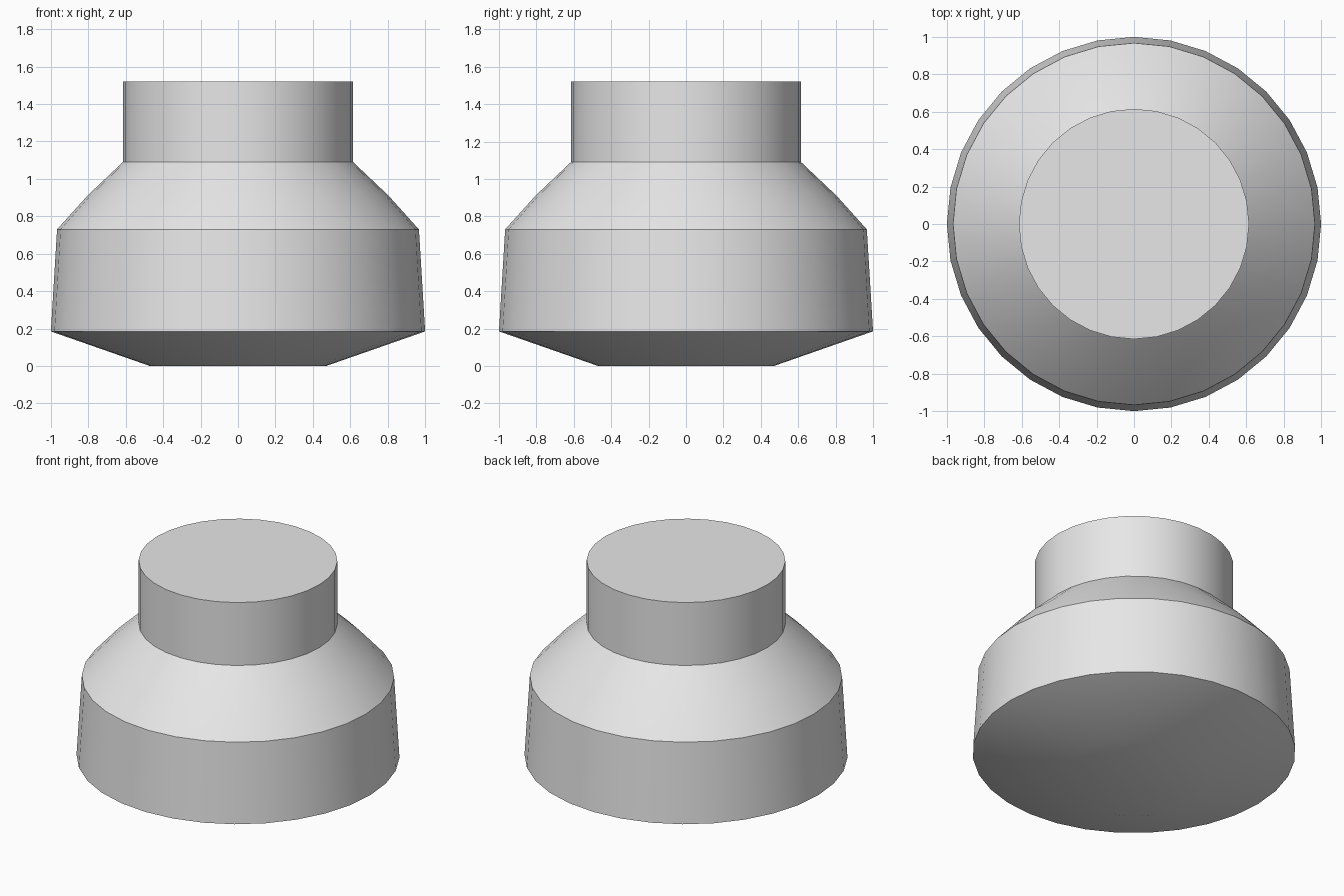
import bpy
import bmesh
from math import cos, sin, tau, radians

cube = bpy.data.objects.get("Cube")
if cube:
    bpy.data.objects.remove(cube, do_unlink=True)

SIDES = 32
# Radius and height, from the flat base up to the neck's rim
PROFILE = [(0.47, 0), (1, 0.185), (0.967, 0.73), (0.805, 0.91),
           (0.615, 1.09), (0.615, 1.52)]

grey = bpy.data.materials.new("light_grey")
grey.use_nodes = True
colour = (0.8, 0.8, 0.8, 1)
grey.diffuse_color = colour
grey.node_tree.nodes["Principled BSDF"].inputs["Base Color"].default_value = colour


def turned_solid(name, profile, material):
    """Closed solid of revolution around z, capped at both ends."""
    bm = bmesh.new()
    rings = [[bm.verts.new((r * cos(tau * i / SIDES), r * sin(tau * i / SIDES), z))
              for i in range(SIDES)] for r, z in profile]
    for low, high in zip(rings, rings[1:]):
        for i in range(SIDES):
            j = (i + 1) % SIDES
            bm.faces.new((low[i], low[j], high[j], high[i]))
    bm.faces.new(rings[0][::-1])
    bm.faces.new(rings[-1])
    mesh = bpy.data.meshes.new(name)
    bm.to_mesh(mesh)
    bm.free()
    mesh.materials.append(material)
    obj = bpy.data.objects.new(name, mesh)
    bpy.context.collection.objects.link(obj)
    return obj


# Sloped base, tapered drum, shoulder and neck in one turned body
body = turned_solid("turned_body", PROFILE, grey)
bpy.ops.object.select_all(action="DESELECT")
body.select_set(True)
bpy.context.view_layer.objects.active = body
bpy.ops.object.shade_smooth_by_angle(angle=radians(30))
